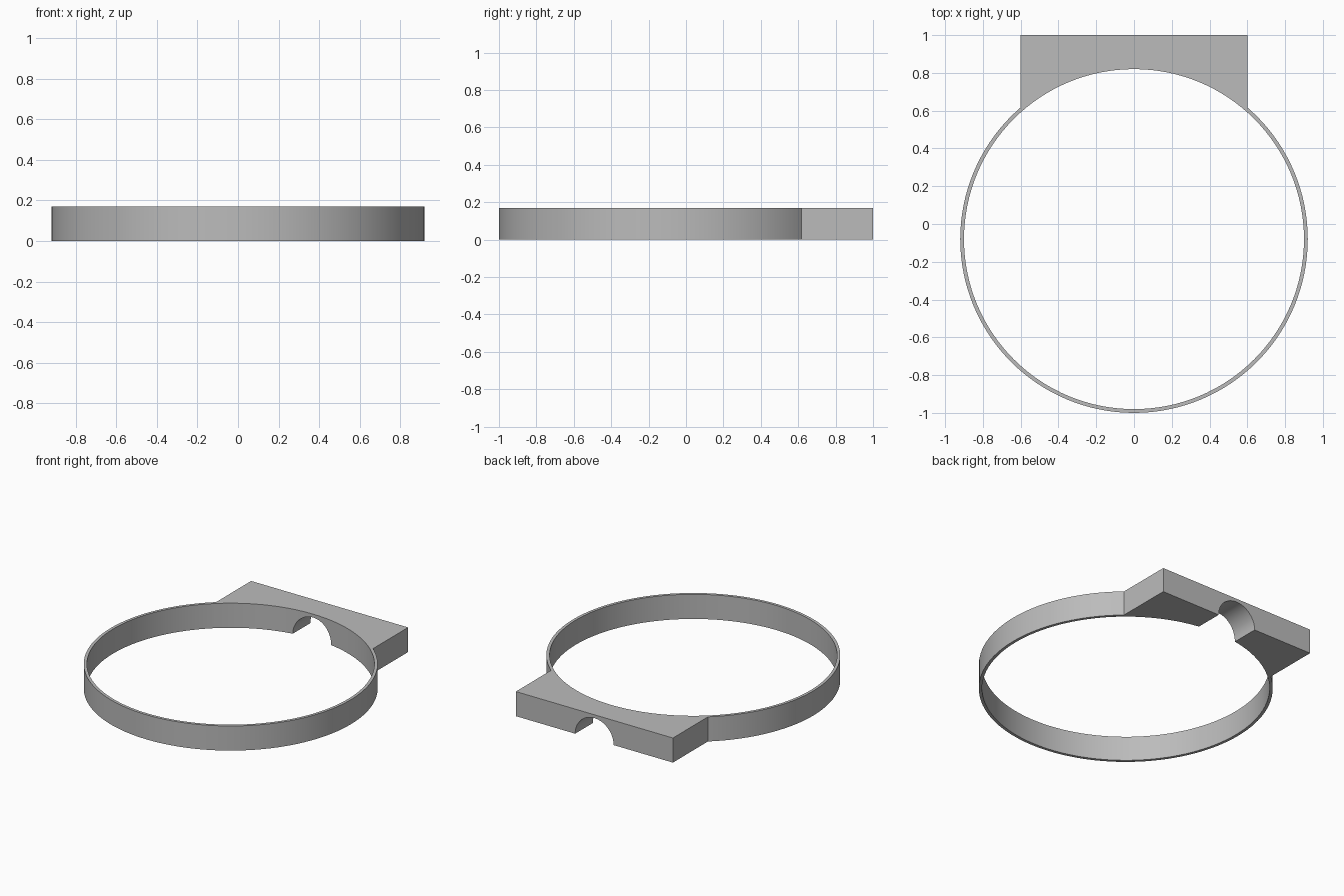
import bpy
import math

cube = bpy.data.objects.get("Cube")
if cube:
    bpy.data.objects.remove(cube, do_unlink=True)

HEIGHT = 0.17
CENTRE_Y = -0.08
OUTER_R, INNER_R = 0.92, 0.90
NOTCH_R = 0.147
BLOCK_HALF, BLOCK_FRONT, BLOCK_BACK = 0.6, 0.5, 1.0

grey = bpy.data.materials.new("plain_grey")
grey.use_nodes = True
colour = (0.5, 0.5, 0.5, 1)
grey.diffuse_color = colour
grey.node_tree.nodes["Principled BSDF"].inputs["Base Color"].default_value = colour


def cylinder(name, radius, depth, location, rotation=(0, 0, 0), sides=128):
    bpy.ops.mesh.primitive_cylinder_add(vertices=sides, radius=radius, depth=depth,
                                        location=location, rotation=rotation)
    obj = bpy.context.object
    obj.name = name
    return obj


def combine(target, other, operation):
    """Apply a boolean and discard the helper."""
    other.hide_render = True
    mod = target.modifiers.new(operation.lower(), 'BOOLEAN')
    mod.operation = operation
    mod.solver = 'EXACT'
    mod.object = other
    bpy.context.view_layer.objects.active = target
    bpy.ops.object.modifier_apply(modifier=mod.name)
    bpy.data.objects.remove(other, do_unlink=True)


# Thin round band
ring = cylinder("ring_clamp", OUTER_R, HEIGHT, (0, CENTRE_Y, HEIGHT / 2))

# Mounting block at the back
bpy.ops.mesh.primitive_cube_add(size=1, location=(0, (BLOCK_FRONT + BLOCK_BACK) / 2, HEIGHT / 2))
block = bpy.context.object
block.name = "mounting_block"
block.scale = (2 * BLOCK_HALF, BLOCK_BACK - BLOCK_FRONT, HEIGHT)
combine(ring, block, 'UNION')

# Bore through band and block
combine(ring, cylinder("bore_cutter", INNER_R, 1, (0, CENTRE_Y, 0)), 'DIFFERENCE')

# Half-round channel under the block
combine(ring, cylinder("channel_cutter", NOTCH_R, 1, (0, 0.95, 0),
                       (math.pi / 2, 0, 0), 64), 'DIFFERENCE')

# Finish
ring.data.materials.clear()
ring.data.materials.append(grey)
bpy.ops.object.select_all(action='DESELECT')
ring.select_set(True)
bpy.context.view_layer.objects.active = ring
bpy.ops.object.shade_smooth_by_angle(angle=math.radians(30))
